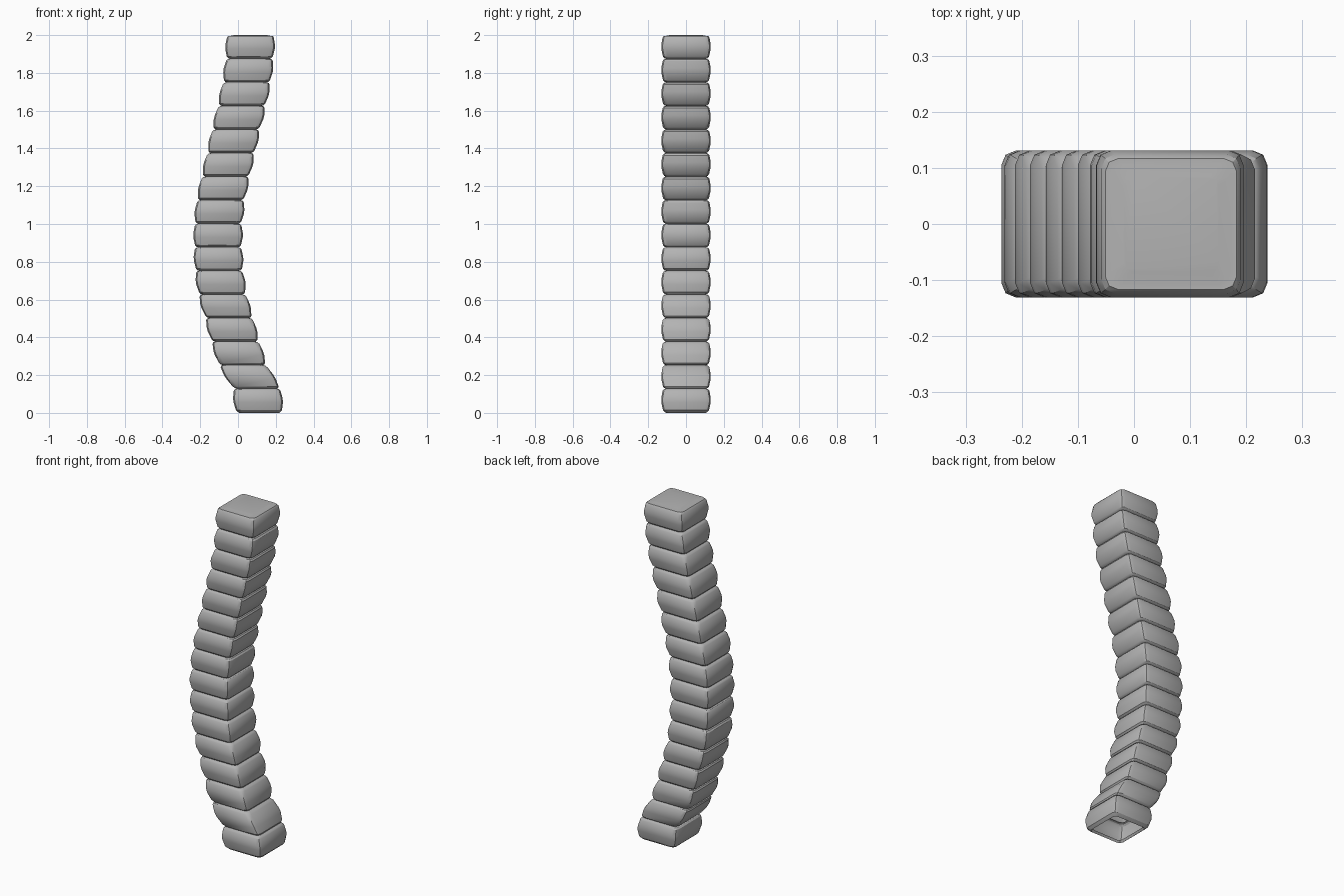
import bpy, bmesh, math

if "Cube" in bpy.data.objects:
    bpy.data.objects.remove(bpy.data.objects["Cube"])

# centre line of the column (x) at every joint, bottom to top
CENTRES = [0.112, 0.1, 0.025, -0.015, -0.048, -0.083, -0.1, -0.106, -0.105,
           -0.092, -0.066, -0.038, -0.01, 0.02, 0.046, 0.062, 0.066]
COUNT = 16
Z0 = 0.004
STEP = (2.0 - Z0) / COUNT
# bulging profile of one segment: height fraction, half width
PROFILE = [(0.0, 0.106), (0.02, 0.114), (0.09, 0.122), (0.42, 0.131),
           (0.6, 0.131), (0.9, 0.124), (0.97, 0.117), (1.0, 0.106)]


def ring(bm, cx, z, half):
    """Rounded square loop of vertices."""
    r = half * 0.2
    verts = []
    for q in range(4):
        mid = math.radians(45 + 90 * q)
        ox = math.copysign(half - r, math.cos(mid))
        oy = math.copysign(half - r, math.sin(mid))
        for k in range(3):
            a = math.radians(90 * q + 45 * k)
            verts.append(bm.verts.new((cx + ox + r * math.cos(a),
                                       oy + r * math.sin(a), z)))
    return verts


def bridge(bm, a, b):
    n = len(a)
    for i in range(n):
        j = (i + 1) % n
        bm.faces.new((a[i], a[j], b[j], b[i]))


bm = bmesh.new()
# turned-in lip around the open bottom
last = ring(bm, CENTRES[0], Z0 + 0.008, 0.098)
# stacked, sheared segments
for s in range(COUNT):
    for t, half in PROFILE:
        if s == COUNT - 1 and t == 1.0:
            continue
        cx = CENTRES[s] + (CENTRES[s + 1] - CENTRES[s]) * t
        z = Z0 + STEP * (s + t)
        if s > 0 and t == 0.0:
            continue                      # joint shared with segment below
        new = ring(bm, cx, z, half)
        bridge(bm, last, new)
        last = new
# closed cap with a soft edge
for half, z in ((0.107, 1.996), (0.085, 2.0)):
    new = ring(bm, CENTRES[-1], z, half)
    bridge(bm, last, new)
    last = new
bm.faces.new(last)
# shift the base down onto the ground
for v in bm.verts:
    if v.co.z < Z0 + 0.001:
        v.co.z = 0.0

mesh = bpy.data.meshes.new("segmented_column")
bm.to_mesh(mesh)
bm.free()
column = bpy.data.objects.new("segmented_column", mesh)
bpy.context.collection.objects.link(column)

grey = bpy.data.materials.new("plain grey")
grey.diffuse_color = (0.45, 0.45, 0.45, 1)
grey.use_nodes = True
grey.node_tree.nodes["Principled BSDF"].inputs["Base Color"].default_value = grey.diffuse_color
mesh.materials.append(grey)

bpy.context.view_layer.objects.active = column
column.select_set(True)
bpy.ops.object.shade_smooth_by_angle(angle=math.radians(30))
